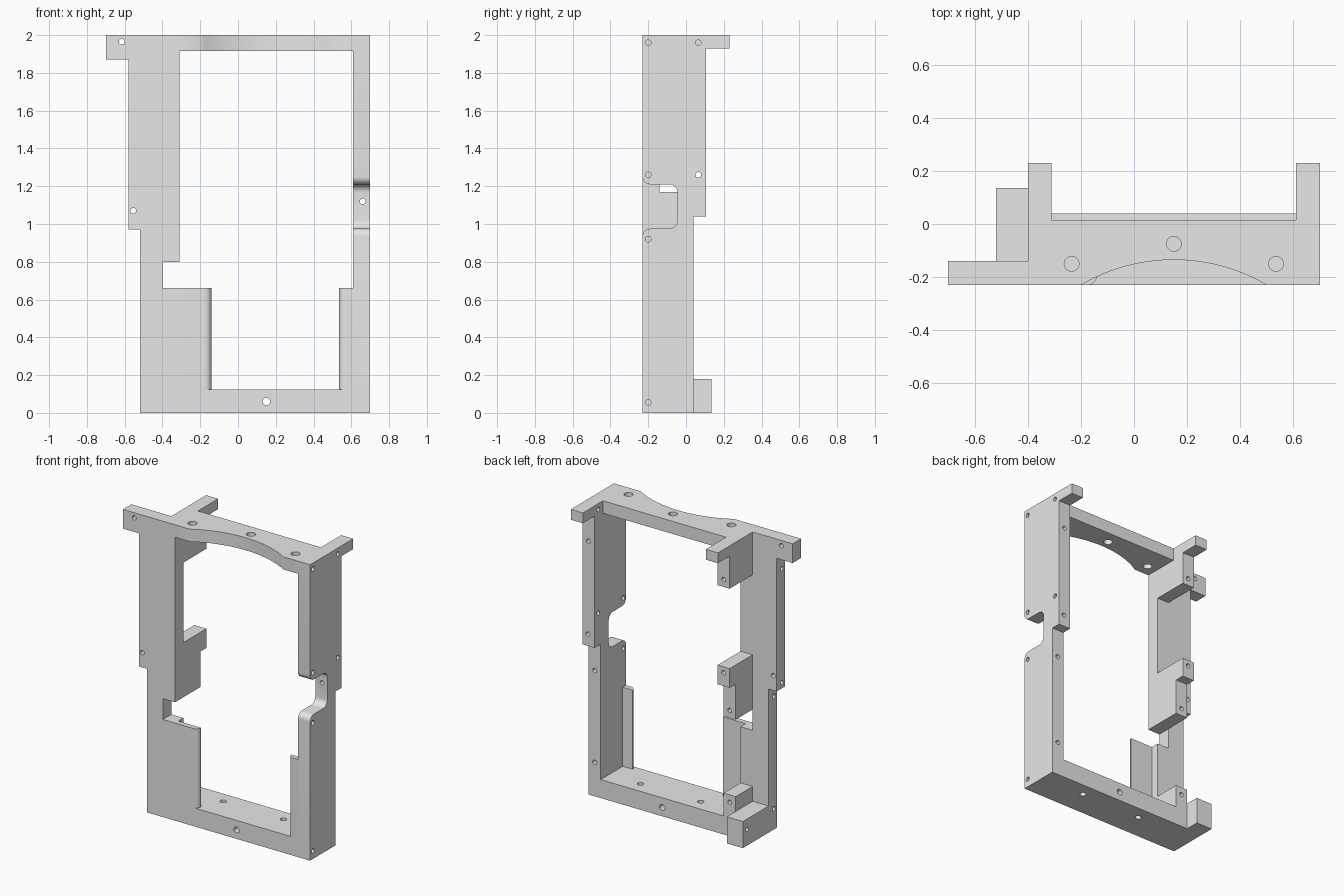
import bpy
import bmesh
from math import sin, cos, pi, radians, asin
from mathutils import Matrix, Vector

cube = bpy.data.objects.get("Cube")
if cube:
    bpy.data.objects.remove(cube, do_unlink=True)

# Single plain grey
grey = bpy.data.materials.new("plain grey")
grey.use_nodes = True
grey.diffuse_color = (0.8, 0.8, 0.8, 1)
grey.node_tree.nodes["Principled BSDF"].inputs["Base Color"].default_value = (0.8, 0.8, 0.8, 1)

FRONT, BACK, PLATE_BACK = -0.23, 0.04, -0.14
WALL_L, WALL_R = (-0.40, -0.31), (0.61, 0.70)
PIN = 0.015


def place(axis, a, b, t):
    return {"x": (t, a, b), "y": (a, t, b), "z": (a, b, t)}[axis]


def arc(cx, cy, r, start, end, n=8):
    """Points on a circle, angles in degrees."""
    angles = [radians(start + (end - start) * i / n) for i in range(n + 1)]
    return [(cx + r * cos(a), cy + r * sin(a)) for a in angles]


def make_object(name, bm):
    bmesh.ops.recalc_face_normals(bm, faces=bm.faces)
    mesh = bpy.data.meshes.new(name)
    bm.to_mesh(mesh)
    bm.free()
    obj = bpy.data.objects.new(name, mesh)
    bpy.context.collection.objects.link(obj)
    return obj


def drill(obj, holes):
    """Cut round holes; each is (axis, a, b, start, end, radius)."""
    bm = bmesh.new()
    for axis, a, b, start, end, r in holes:
        direction = Vector(place(axis, 0, 0, 1))
        turn = direction.to_track_quat("Z", "Y").to_matrix().to_4x4()
        spot = Matrix.Translation(place(axis, a, b, (start + end) / 2))
        bmesh.ops.create_cone(bm, cap_ends=True, segments=20, radius1=r, radius2=r,
                              depth=abs(end - start), matrix=spot @ turn)
    cutter = make_object("hole_cutter", bm)
    cutter.hide_render = True
    mod = obj.modifiers.new("holes", "BOOLEAN")
    mod.operation, mod.solver, mod.object = "DIFFERENCE", "EXACT", cutter
    bpy.ops.object.modifier_apply(modifier=mod.name)
    bpy.data.objects.remove(cutter, do_unlink=True)


def prism(name, axis, lo, hi, outline, holes=()):
    """Extrude an outline along an axis, drill it and shade it."""
    bm = bmesh.new()
    face = bm.faces.new([bm.verts.new(place(axis, a, b, lo)) for a, b in outline])
    grown = bmesh.ops.extrude_face_region(bm, geom=[face])["geom"]
    moved = [v for v in grown if isinstance(v, bmesh.types.BMVert)]
    bmesh.ops.translate(bm, verts=moved, vec=place(axis, 0, 0, hi - lo))
    obj = make_object(name, bm)
    bpy.ops.object.select_all(action="DESELECT")
    obj.select_set(True)
    bpy.context.view_layer.objects.active = obj
    if holes:
        drill(obj, holes)
    obj.data.materials.clear()
    obj.data.materials.append(grey)
    bpy.ops.object.shade_smooth_by_angle(angle=radians(30))
    return obj


def rect(a0, a1, b0, b1):
    return [(a0, b0), (a1, b0), (a1, b1), (a0, b1)]


# Right side wall with the rounded finger notch in its front edge
notch = (arc(-0.19, 0.935, 0.04, 180, 90) + arc(-0.09, 1.02, 0.045, -90, 0)
         + arc(-0.09, 1.165, 0.045, 0, 90) + arc(-0.19, 1.25, 0.04, 270, 180))
back_edge = [(FRONT, 2), (0.23, 2), (0.23, 1.93), (0.105, 1.93),
             (0.105, 1.04), (BACK, 1.04), (BACK, 0), (FRONT, 0)]
side_pins = [("x", y, z, 0.55, 0.75, PIN) for y, z in
             ((-0.2, 1.96), (0.065, 1.96), (-0.2, 1.26), (0.065, 1.26), (-0.2, 0.92), (-0.2, 0.055))]
back_pins = [("y", 0.655, z, -0.05, 0.15, PIN) for z in (1.75, 0.85, 0.23)]
back_pins.append(("y", 0.66, 1.12, -0.1, 0.2, PIN))
prism("right_side_wall", "x", *WALL_R, notch + back_edge, side_pins + back_pins)

# Left side wall, cut back to a narrow strip in its middle
prism("left_side_wall", "x", *WALL_L,
      [(FRONT, 0.80), (BACK, 0.80), (BACK, 1.04), (0.105, 1.04), (0.105, 1.17),
       (PLATE_BACK, 1.17), (PLATE_BACK, 1.71), (0.105, 1.71), (0.105, 1.93),
       (0.23, 1.93), (0.23, 2), (FRONT, 2)],
      [("y", -0.355, z, -0.05, 0.15, PIN) for z in (1.76, 1.13, 0.85)])

# Left front plate with the top ear
prism("left_front_plate", "y", FRONT, PLATE_BACK,
      [(-0.52, 0.18), (-0.40, 0.18), (-0.40, 0.28), (-0.31, 0.28), (-0.31, 0.66),
       (-0.40, 0.66), (-0.40, 2), (-0.70, 2), (-0.70, 1.87), (-0.58, 1.87),
       (-0.58, 0.97), (-0.52, 0.97)],
      [("y", -0.615, 1.965, -0.3, 0, PIN), ("y", -0.555, 1.07, -0.3, 0, PIN),
       ("x", -0.195, 1.78, -0.65, -0.50, PIN), ("x", -0.195, 1.01, -0.65, -0.50, PIN),
       ("x", -0.195, 0.90, -0.60, -0.44, PIN)])

# Lower left corner: short post and foot block
prism("lower_post", "z", 0, 0.28, rect(*WALL_L, FRONT, BACK),
      [("y", -0.355, 0.23, -0.05, 0.1, PIN)])
prism("foot_block", "z", 0, 0.18, rect(-0.52, -0.40, FRONT, 0.135),
      [("x", -0.195, 0.14, -0.6, -0.44, PIN), ("x", 0.09, 0.11, -0.6, -0.44, PIN)])

# Bottom rail
prism("bottom_rail", "z", 0, 0.125, rect(WALL_L[1], WALL_R[0], FRONT, BACK),
      [("y", 0.15, 0.06, -0.3, 0.1, 0.02)]
      + [("z", x, -0.05, -0.1, 0.2, 0.02) for x in (-0.075, 0.375)])

# Top rail with a shallow curved front
half, sag = 0.35, 0.095
radius = (half ** 2 + sag ** 2) / (2 * sag)
spread = asin(half / radius) * 180 / pi
curve = arc(0.15, FRONT + sag - radius, radius, 90 + spread, 90 - spread, 24)
prism("top_rail", "z", 1.915, 2,
      [(WALL_L[1], FRONT)] + curve
      + [(WALL_R[0], FRONT), (WALL_R[0], 0.015), (WALL_L[1], 0.015)],
      [("z", x, y, 1.8, 2.1, 0.028) for x, y in ((-0.235, -0.15), (0.15, -0.075), (0.535, -0.15))])

# Thin front lips with rounded inner edges
lip = 0.035
for name, root, tip in (("left_lip", WALL_L[1], -0.14), ("right_lip", WALL_R[0], 0.535)):
    side = 1 if tip > root else -1
    edge = [(tip - side * lip + side * (x - 0), y) for x, y in arc(0, FRONT + lip, lip, -90, 0)]
    prism(name, "z", 0.125, 0.66, [(root, FRONT)] + edge + [(root, FRONT + lip)])
